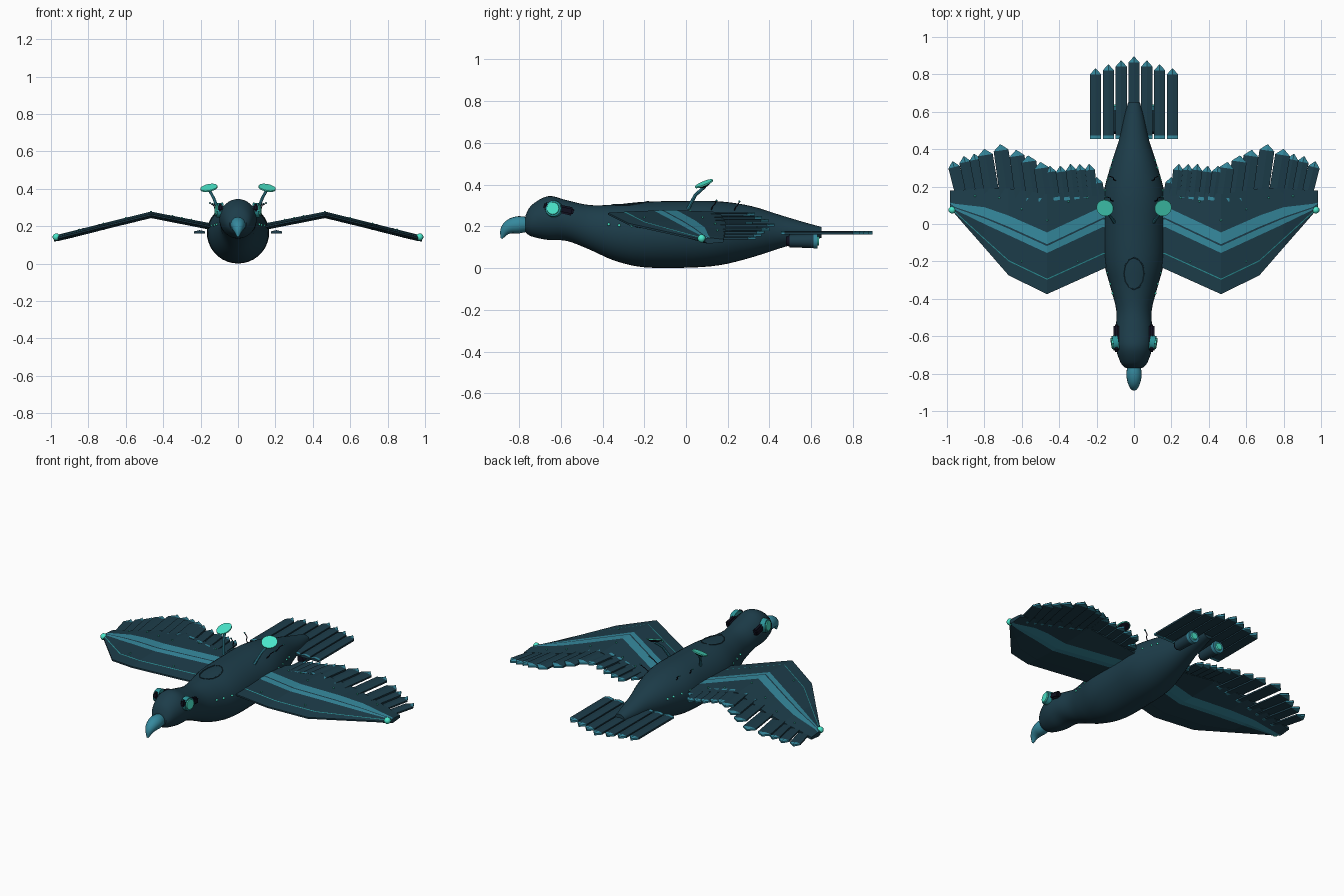
import bpy, bmesh, math
from mathutils import Vector, Matrix

if "Cube" in bpy.data.objects:
    bpy.data.objects.remove(bpy.data.objects["Cube"])

def mat(name, r, g, b):
    m = bpy.data.materials.new(name)
    m.diffuse_color = (r, g, b, 1)
    m.use_nodes = True
    m.node_tree.nodes["Principled BSDF"].inputs["Base Color"].default_value = m.diffuse_color
    return m

DARK = mat("dark_teal", .012, .046, .068)
BLUE = mat("stripe_blue", .036, .25, .34)
MINT = mat("mint_glow", .07, .80, .60)
NAVY = mat("navy_black", .005, .005, .014)
TEAL = mat("mid_teal", .025, .30, .32)

def finish(name, bm, mats, smooth=False):
    bmesh.ops.recalc_face_normals(bm, faces=bm.faces[:])
    me = bpy.data.meshes.new(name)
    bm.to_mesh(me)
    bm.free()
    ob = bpy.data.objects.new(name, me)
    bpy.context.collection.objects.link(ob)
    for m in mats:
        me.materials.append(m)
    if smooth:
        bpy.ops.object.select_all(action='DESELECT')
        ob.select_set(True)
        bpy.context.view_layer.objects.active = ob
        bpy.ops.object.shade_smooth_by_angle(angle=math.radians(35))
    return ob

def skin(name, rings, mats, smooth=True):
    """Join rings of equal length into a closed tube."""
    bm = bmesh.new()
    rs = [[bm.verts.new(p) for p in r] for r in rings]
    n = len(rs[0])
    for a, b in zip(rs, rs[1:]):
        for i in range(n):
            bm.faces.new((a[i], a[(i + 1) % n], b[(i + 1) % n], b[i]))
    bm.faces.new(rs[0])
    bm.faces.new(rs[-1])
    return finish(name, bm, mats, smooth)

def spline(rows, steps):
    """Catmull-Rom through rows of numbers."""
    out = []
    for i in range(len(rows) - 1):
        p = [rows[max(0, min(len(rows) - 1, i + k))] for k in (-1, 0, 1, 2)]
        for s in range(steps):
            t = s / steps
            out.append([.5 * (2*b + (c - a)*t + (2*a - 5*b + 4*c - d)*t*t + (3*b - a - 3*c + d)*t**3)
                        for a, b, c, d in zip(*p)])
    return out + [list(rows[-1])]

def tube(name, rows, m, n=16, steps=4):
    """Round tube along rows of (x, y, z, radius)."""
    pts = spline(rows, steps)
    rings = []
    for i, p in enumerate(pts):
        t = Vector(pts[min(i + 1, len(pts) - 1)][:3]) - Vector(pts[max(i - 1, 0)][:3])
        u = t.cross(Vector((.9, .1, .05))).normalized()
        v = t.cross(u).normalized()
        rings.append([Vector(p[:3]) + p[3] * (u * math.cos(a) + v * math.sin(a))
                      for a in (2 * math.pi * k / n for k in range(n))])
    return skin(name, rings, [m])

def cyl(name, c, axis, r1, r2, depth, m, n=24):
    bm = bmesh.new()
    M = Matrix.Translation(c) @ Vector(axis).to_track_quat('Z', 'Y').to_matrix().to_4x4()
    bmesh.ops.create_cone(bm, cap_ends=True, segments=n, radius1=r1, radius2=r2, depth=depth, matrix=M)
    return finish(name, bm, [m], True)

def ball(name, c, r, m):
    bm = bmesh.new()
    bmesh.ops.create_icosphere(bm, subdivisions=2, radius=r, matrix=Matrix.Translation(c))
    return finish(name, bm, [m], True)

def lerp(table, x):
    for (x0, a), (x1, b) in zip(table, table[1:]):
        if x <= x1:
            return a + (b - a) * (x - x0) / (x1 - x0)
    return table[-1][1]

# body: y, half width, bottom z, top z
BODY = [(-.77, .045, .172, .25), (-.74, .072, .152, .302), (-.66, .098, .135, .345), (-.57, .098, .13, .325),
        (-.46, .095, .088, .302), (-.34, .125, .035, .305), (-.2, .16, .004, .318), (0, .165, .002, .322),
        (.16, .163, .014, .32), (.31, .125, .05, .298), (.45, .08, .095, .255), (.56, .055, .125, .222),
        (.65, .032, .145, .197)]
def ring(y, w, lo, hi):
    return [(w * math.cos(a), y, (lo + hi) / 2 + (hi - lo) / 2 * math.sin(a))
            for a in (2 * math.pi * k / 36 for k in range(36))]
skin("body", [ring(*r) for r in spline(BODY, 4)], [DARK])
def on_body(y, deg, out=0):
    w, lo, hi = (lerp([(r[0], r[k]) for r in BODY], y) for k in (1, 2, 3))
    a = math.radians(deg)
    return Vector(((w + out) * math.cos(a), y, (lo + hi) / 2 + ((hi - lo) / 2 + out) * math.sin(a)))

# hooked beak
tube("beak", [(0, -.75, .21, .033), (0, -.80, .208, .041), (0, -.84, .200, .036),
              (0, -.868, .178, .024), (0, -.884, .142, .005)], BLUE)

# raised hatch on the back
tube("back_hatch_rim", [(.055 * math.cos(a), -.265 + .085 * math.sin(a),
     on_body(-.265 + .085 * math.sin(a), 90 - 20 * math.cos(a)).z + .001, .003)
     for a in (math.pi * k / 6 for k in range(13))], DARK, 6, 1)

# wing: x, centre z, then y of leading edge, stripe edges, trailing edge
WING = [(.1, .19, -.21, -.04, .015, .023, .115, .19), (.165, .203, -.24, -.015, .025, .034, .095, .19),
        (.465, .262, -.375, -.155, -.118, -.108, -.045, .16), (.67, .212, -.275, -.06, -.025, -.015, .045, .19),
        (.8, .179, -.126, .0, .03, .038, .09, .19), (.957, .14, .053, .076, .085, .09, .108, .18),
        (.985, .133, .09, .10, .105, .11, .115, .18)]
THICK = [0, .005, .006, .011, .013, .013, .013, .004]
def wing_z(x):
    return lerp([(r[0], r[1]) for r in WING], x)

def wing(s):
    bm = bmesh.new()
    secs = []
    for i, (x, z, le, s1, *rest) in enumerate(WING):
        k = .7 if x > .98 else 1
        p = le + .35 * (s1 - le)              # thin seam behind the leading edge
        ys = [le, p, p + min(.006, .3 * (s1 - le)), s1, *rest]
        top = [bm.verts.new((s * x, y, z + .003 + k * t)) for y, t in zip(ys, THICK)]
        low = [bm.verts.new((s * x, y, z - .006 - k * t)) for y, t in zip(ys, THICK)]
        secs.append(top + low[::-1])
    for a, b in zip(secs, secs[1:]):
        for i in range(16):
            f = bm.faces.new((a[i], a[(i + 1) % 16], b[(i + 1) % 16], b[i]))
            f.material_index = 1 if i in (3, 5, 9, 10, 11) else 2 if i == 1 else 0
    bm.faces.new(secs[0])
    bm.faces.new(secs[-1])
    finish("wing", bm, [DARK, BLUE, TEAL])

def feather(name, base, tip, w, h=.012, point=.032):
    """Pointed plate with a raised spine, blue at both ends."""
    base, tip = Vector(base), Vector(tip)
    d = (tip - base).normalized()
    side = Vector((-d.y, d.x, 0)).normalized() * w / 2
    L = (tip - base).length
    bm = bmesh.new()
    rows = []
    for dist, k in ((0, 1), (.018, 1), (L - point, 1), (L, .06)):
        c, o = base + d * dist, side * k
        up = Vector((0, 0, h / 2))
        rows.append([bm.verts.new(p) for p in (c - o + up * .6, c + up * 1.5, c + o + up * .6, c + o - up, c - o - up)])
    for j, (a, b) in enumerate(zip(rows, rows[1:])):
        for i in range(5):
            f = bm.faces.new((a[i], a[(i + 1) % 5], b[(i + 1) % 5], b[i]))
            f.material_index = 0 if j == 1 else 1
    bm.faces.new(rows[0])
    bm.faces.new(rows[-1]).material_index = 1
    finish(name, bm, [DARK, BLUE])

# flight feather tips: x, y
TIPS = [(.2, .25), (.24, .32), (.29, .32), (.34, .32), (.395, .31), (.45, .31), (.5, .33), (.567, .365),
        (.63, .395), (.715, .425), (.8, .40), (.855, .375), (.91, .362), (.97, .335)]

for s in (-1, 1):
    wing(s)
    for x, y in TIPS:
        bx = x - .018 - .05 * max(0, x - .25)
        z = wing_z((x + bx) / 2)
        w = .056 if x < .5 else .062 if x > .84 else .08
        feather("flight_feather", (s * bx, .125, z), (s * x, y, z), w)
    ball("wingtip_light", (s * .972, .075, .142), .02, MINT)
    # rivets on wing and body
    for x, y in ((.25, .14), (.35, .12), (.465, .02), (.6, .08), (.72, .14), (.85, .15), (.3, -.2), (.6, -.2)):
        ball("wing_rivet", (s * x, y, wing_z(x) + .015), .005, MINT)
    for y in (-.37, -.32, -.26, .18, .24, .3, .34):
        p = on_body(y, 15)
        ball("body_rivet", (s * p.x, p.y, p.z), .007, MINT)

    # eye with dark housing
    bm = bmesh.new()
    M = Matrix.Translation((s * .094, -.61, .285)) @ Matrix.Rotation(math.radians(-12), 4, 'X') @ Matrix.Diagonal((.03, .145, .04, 1))
    bmesh.ops.create_cube(bm, size=1, matrix=M)
    bmesh.ops.bevel(bm, geom=bm.edges[:], offset=.008, segments=2, affect='EDGES')
    finish("eye_housing", bm, [NAVY], True)
    cyl("eye_ring", (s * .1, -.635, .285), (s, -.15, .1), .042, .038, .03, TEAL)
    cyl("eye_lens", (s * .112, -.637, .286), (s, -.15, .1), .033, .029, .018, MINT)

    # dish on a stalk
    n = Vector((s * .18, -.37, .9)).normalized()
    c = Vector((s * .155, .087, .403))
    tube("dish_stalk", [(s * .105, .01, .285, .009), (s * .13, .045, .35, .008), (*(c - n * .012), .008)], BLUE, 8, 1)
    cyl("dish_back", c - n * .007, n, .018, .043, .012, NAVY)
    cyl("dish_face", c + n * .002, n, .046, .046, .007, MINT)

    # loose wires
    for y, deg in ((.12, 50), (.23, 52)):
        p = on_body(y, deg)
        x = s * p.x
        tube("wire", [(x, y, p.z - .01, .0025), (x + s * .02, y + .008, p.z + .012, .0025),
                      (x + s * .022, y + .018, p.z + .022, .0025), (x + s * .045, y + .026, p.z + .04, .0025)], NAVY, 6, 3)
        ball("wire_end", (x + s * .045, y + .026, p.z + .04), .005, TEAL)

    # thruster under the tail
    x = s * .09
    cyl("thruster", (x, .56, .13), (0, 1, 0), .03, .035, .13, DARK)
    cyl("thruster_nose", (x, .49, .13), (0, 1, 0), .02, .03, .02, NAVY)
    cyl("thruster_ring", (x, .62, .13), (0, 1, 0), .037, .037, .02, BLUE)
    cyl("thruster_glow", (x, .632, .13), (0, 1, 0), .024, .02, .012, MINT)

# tail fan
for i in range(-3, 4):
    feather("tail_feather", (i * .0685, .455, .168), (i * .0685, .895 - .021 * abs(i), .168), .06, .014)
